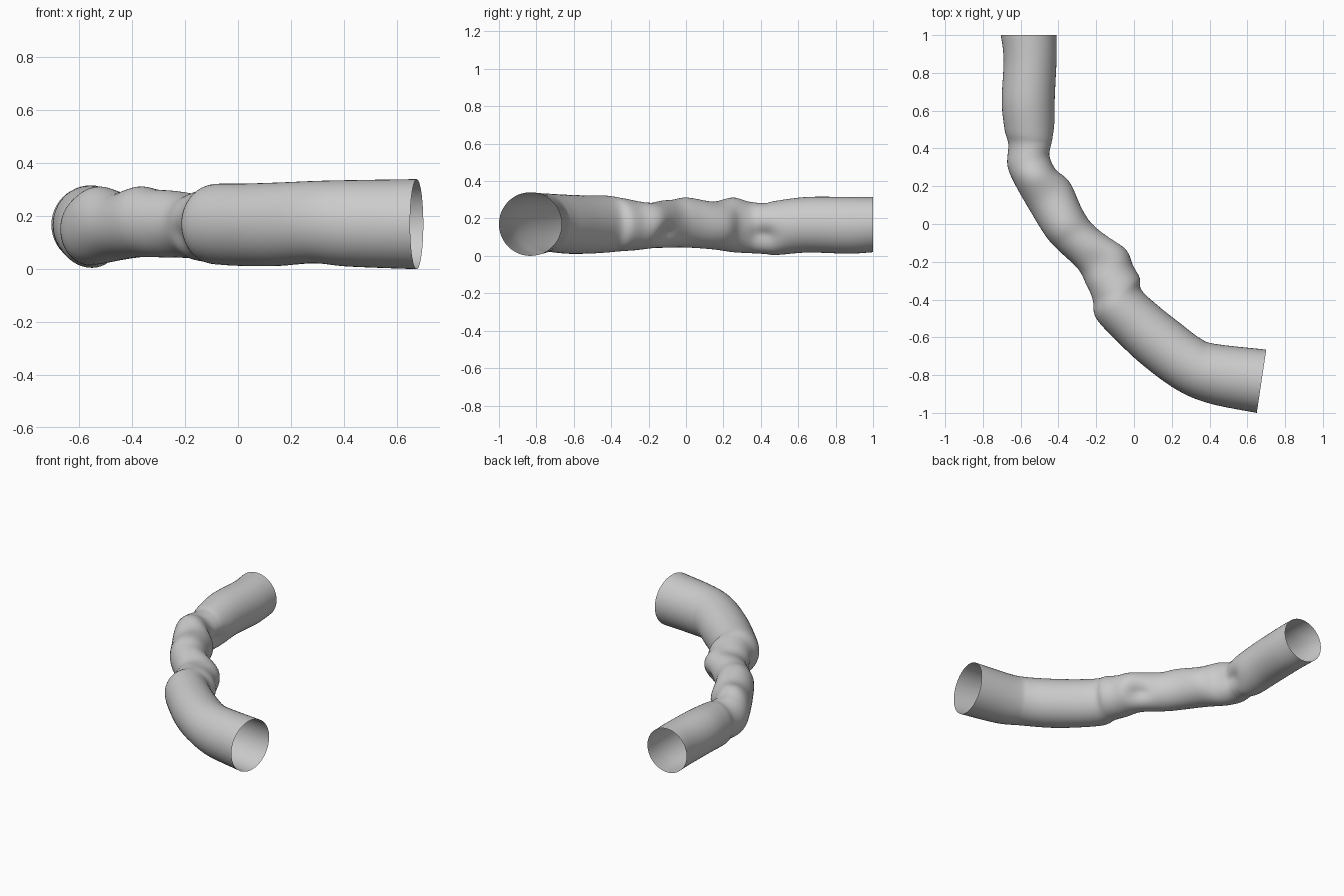
import bpy, bmesh, math
from mathutils import Vector

if "Cube" in bpy.data.objects:
    bpy.data.objects.remove(bpy.data.objects["Cube"])

# Cross-sections along the tube: outer edge x,y, inner edge x,y, bottom z, top z
SECTIONS = [
    (-.705, 1.0, -.41, 1.0, .02, .315),
    (-.69, .87, -.41, .87, .012, .315),
    (-.70, .65, -.42, .65, .018, .315),
    (-.685, .50, -.42, .47, .005, .295),
    (-.665, .42, -.425, .42, .01, .282),
    (-.67, .31, -.44, .36, .015, .29),
    (-.63, .21, -.415, .29, .02, .312),
    (-.55, .07, -.34, .22, .035, .29),
    (-.47, -.06, -.27, .07, .045, .312),
    (-.41, -.13, -.20, -.02, .045, .30),
    (-.295, -.24, -.05, -.12, .04, .298),
    (-.255, -.33, -.005, -.22, .03, .30),
    (-.22, -.41, .03, -.285, .025, .31),
    (-.20, -.50, .04, -.35, .018, .322),
    (-.09, -.62, .13, -.435, .012, .323),
    (.05, -.75, .25, -.53, .012, .327),
    (.23, -.88, .35, -.605, .022, .333),
    (.40, -.95, .43, -.635, .01, .336),
    (.65, -1.0, .70, -.665, .0, .34),
]
# Local dents: position, radius, depth towards the centre line
DENTS = [
    (Vector((-.43, .42, .10)), .07, .04),
    (Vector((-.10, -.09, .10)), .07, .045),
    (Vector((-.25, -.36, .12)), .06, .02),
    (Vector((-.17, -.20, .29)), .08, .015),
]
SIDES, STEPS = 48, 6


def catmull(a, b, c, d, t):
    return [.5 * (2*q + (r - p)*t + (2*p - 5*q + 4*r - s)*t*t + (3*q - p - 3*r + s)*t**3)
            for p, q, r, s in zip(a, b, c, d)]


def all_sections():
    n = len(SECTIONS)
    for i in range(n - 1):
        ends = [SECTIONS[min(max(i + k, 0), n - 1)] for k in (-1, 0, 1, 2)]
        for j in range(STEPS):
            yield catmull(*ends, j / STEPS)
    yield SECTIONS[-1]


# Open thin-walled tube
bm = bmesh.new()
rings = []
for ox, oy, ix, iy, lo, hi in all_sections():
    mid = Vector(((ox + ix) / 2, (oy + iy) / 2, (lo + hi) / 2))
    side = Vector(((ix - ox) / 2, (iy - oy) / 2, 0))
    up = Vector((0, 0, (hi - lo) / 2))
    ring = []
    for k in range(SIDES):
        a = 2 * math.pi * k / SIDES
        p = mid + side * math.cos(a) + up * math.sin(a)
        push = sum(depth * math.exp(-((p - c).length / rad) ** 2) for c, rad, depth in DENTS)
        p += (mid - p).normalized() * push
        ring.append(bm.verts.new(p))
    rings.append(ring)
for r, s in zip(rings, rings[1:]):
    for k in range(SIDES):
        m = (k + 1) % SIDES
        bm.faces.new((r[k], r[m], s[m], s[k])).smooth = True
bmesh.ops.recalc_face_normals(bm, faces=bm.faces)
mesh = bpy.data.meshes.new("bent_tube")
bm.to_mesh(mesh)
bm.free()
tube = bpy.data.objects.new("bent_tube", mesh)
bpy.context.collection.objects.link(tube)
